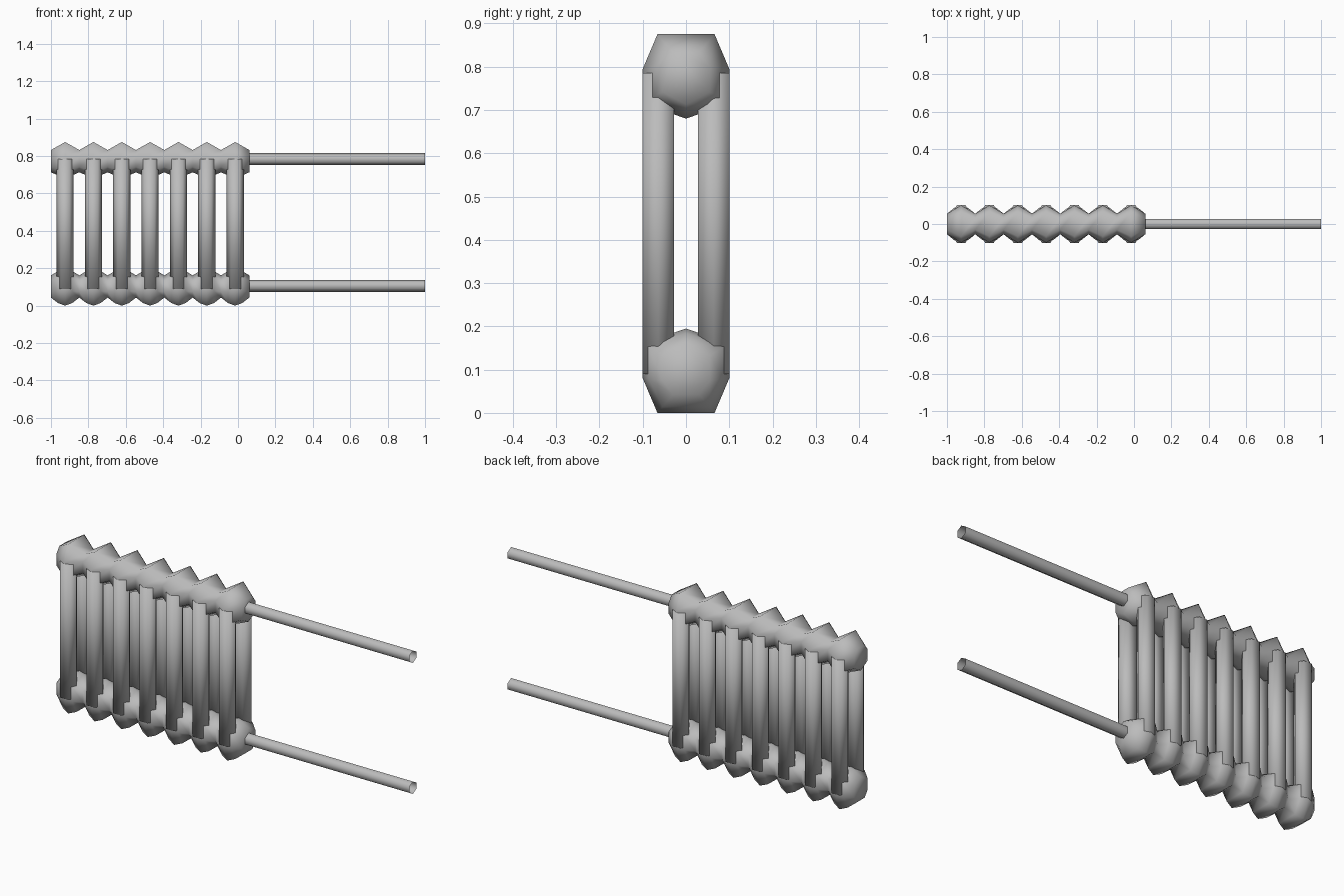
import bpy, bmesh, math

if "Cube" in bpy.data.objects:
    bpy.data.objects.remove(bpy.data.objects["Cube"])

grey = bpy.data.materials.new("radiator grey")
grey.diffuse_color = (0.5, 0.5, 0.5, 1)
grey.use_nodes = True
grey.node_tree.nodes["Principled BSDF"].inputs["Base Color"].default_value = grey.diffuse_color

COUNT = 7
STEP = 1.0605 / COUNT
HEIGHT = 0.875


def loft(name, rings, cap=True):
    """Skin a list of equal-length rings of points."""
    bm = bmesh.new()
    loops = [[bm.verts.new(p) for p in ring] for ring in rings]
    n = len(loops[0])
    for a, b in zip(loops, loops[1:]):
        for i in range(n):
            j = (i + 1) % n
            bm.faces.new((a[i], a[j], b[j], b[i]))
    if cap:
        bm.faces.new(loops[0])
        bm.faces.new(loops[-1])
    bmesh.ops.recalc_face_normals(bm, faces=bm.faces)
    me = bpy.data.meshes.new(name)
    bm.to_mesh(me)
    bm.free()
    me.materials.append(grey)
    for p in me.polygons:
        p.use_smooth = True
    ob = bpy.data.objects.new(name, me)
    bpy.context.collection.objects.link(ob)
    return ob


def mirrored(half):
    """Right half of a section (top to bottom point) to a closed ring."""
    return half + [(-y, z) for y, z in reversed(half[:-1])]


# header sections: wide at each column, narrow at each joint
wide = mirrored([(0.066, 0.875), (0.1, 0.795), (0.1, 0.715), (0, 0.68)])
neck = mirrored([(0.03, 0.832), (0.055, 0.80), (0.055, 0.742), (0, 0.713)])


def section(x, t, flip):
    pts = []
    for (y0, z0), (y1, z1) in zip(neck, wide):
        y, z = y0 + (y1 - y0) * t, z0 + (z1 - z0) * t
        pts.append((x, y, HEIGHT - z if flip else z))
    return pts


# upper header has pointed ribs
loft("upper_header", [section(-1 + STEP * k / 2, k % 2, False)
                      for k in range(2 * COUNT + 1)])
# lower header has rounder ribs
bulge = [0, 0.68, 1, 0.68]
loft("lower_header", [section(-1 + STEP * k / 4, bulge[k % 4], True)
                      for k in range(4 * COUNT + 1)])

# pairs of hexagonal columns
for i in range(COUNT):
    cx = -1 + STEP * (i + 0.5)
    for side, label in ((-1, "front"), (1, "back")):
        rings = [[(cx + 0.046 * math.cos(a * math.pi / 3),
                   side * 0.064 + 0.042 * math.sin(a * math.pi / 3), z)
                  for a in range(6)] for z in (0.09, 0.785)]
        loft(f"{label}_column_{i + 1}", rings)

# hexagonal supply pipes, open at the far end
for label, z in (("upper", 0.783), ("lower", 0.106)):
    rings = [[(x, 0.032 * math.sin(a * math.pi / 3),
               z + 0.032 * math.cos(a * math.pi / 3))
              for a in range(6)] for x in (0.04, 1.0)]
    loft(f"{label}_pipe", rings, cap=False)
